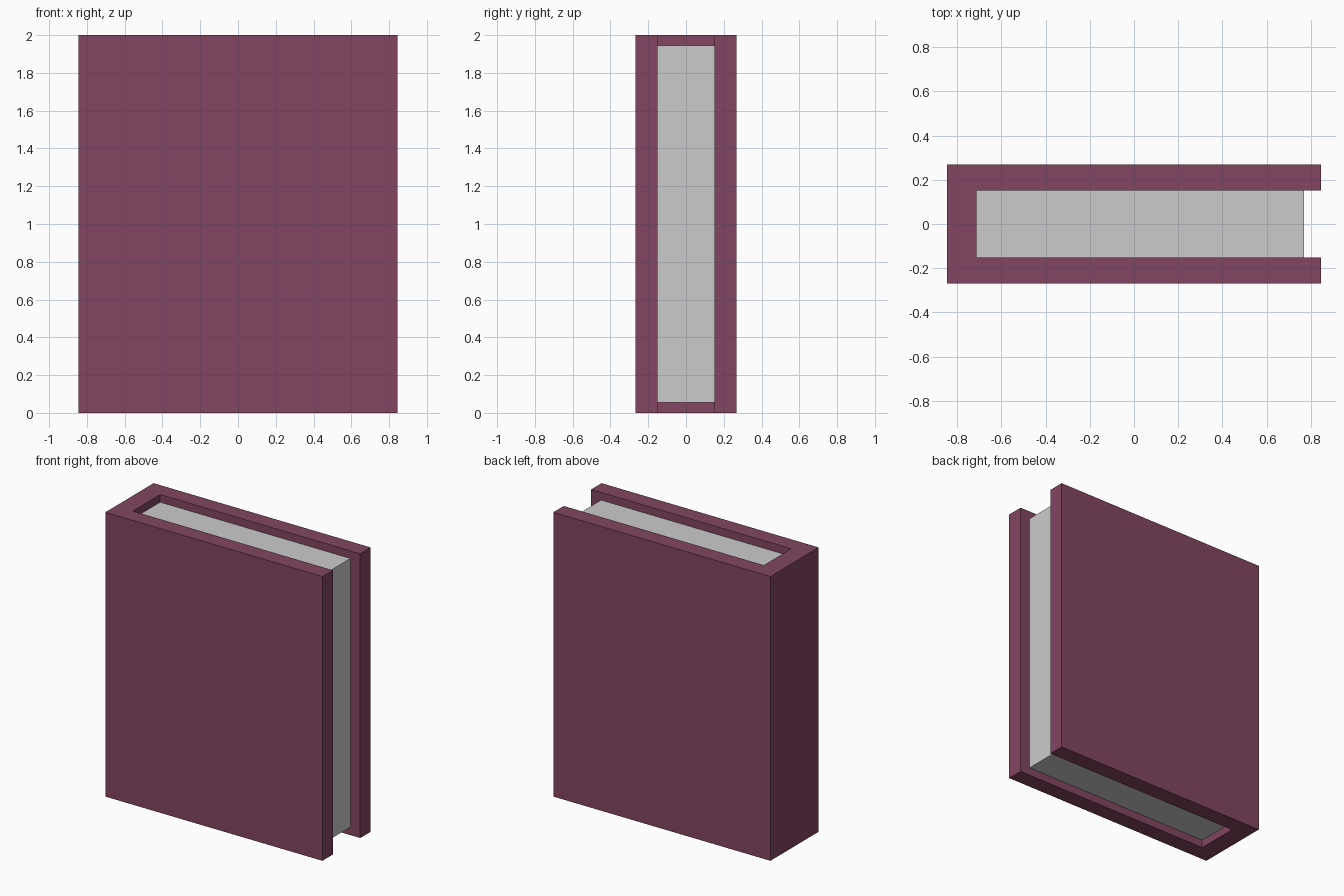
import bpy
import bmesh

if "Cube" in bpy.data.objects:
    bpy.data.objects.remove(bpy.data.objects["Cube"])


def extrude_profile(name, points, z0, z1, material=None):
    """Prism from an outline in plan view, raised from z0 to z1."""
    bm = bmesh.new()
    base = bm.faces.new([bm.verts.new((x, y, z0)) for x, y in points])
    result = bmesh.ops.extrude_face_region(bm, geom=[base], use_keep_orig=True)
    top = [v for v in result["geom"] if isinstance(v, bmesh.types.BMVert)]
    bmesh.ops.translate(bm, verts=top, vec=(0, 0, z1 - z0))
    bmesh.ops.recalc_face_normals(bm, faces=bm.faces)
    mesh = bpy.data.meshes.new(name)
    bm.to_mesh(mesh)
    bm.free()
    if material:
        mesh.materials.append(material)
    obj = bpy.data.objects.new(name, mesh)
    bpy.context.collection.objects.link(obj)
    return obj


HALF_LENGTH, HALF_DEPTH, HEIGHT = 0.845, 0.268, 2.0
SPINE_INNER, PAGE_HALF, PAGE_EDGE = -0.712, 0.152, 0.768

burgundy = bpy.data.materials.new("burgundy")
burgundy.diffuse_color = (0.223, 0.061, 0.119, 1)
burgundy.use_nodes = True
burgundy.node_tree.nodes["Principled BSDF"].inputs["Base Color"].default_value = burgundy.diffuse_color

# Cover: spine and two boards as one U-shaped outline
half = [(HALF_LENGTH, PAGE_HALF), (HALF_LENGTH, HALF_DEPTH), (-HALF_LENGTH, HALF_DEPTH)]
outline = ([(SPINE_INNER, PAGE_HALF)] + half
           + [(x, -y) for x, y in reversed(half)] + [(SPINE_INNER, -PAGE_HALF)])
extrude_profile("cover", outline, 0, HEIGHT, burgundy)

# Pages: plain block recessed from the open edges
block = [(SPINE_INNER, -PAGE_HALF), (PAGE_EDGE, -PAGE_HALF),
         (PAGE_EDGE, PAGE_HALF), (SPINE_INNER, PAGE_HALF)]
extrude_profile("pages", block, 0.056, 1.946)
